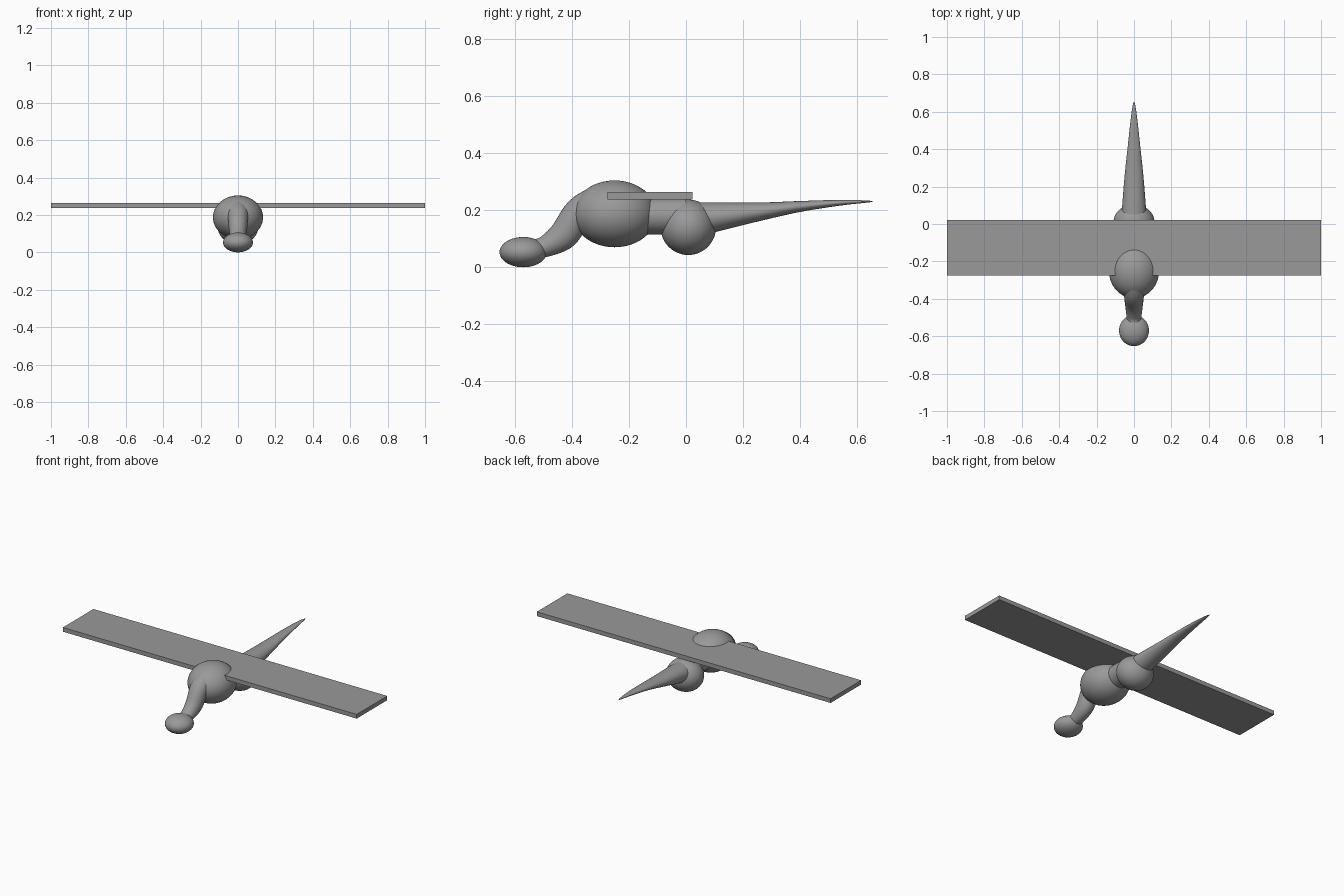
import bpy, bmesh, math
from mathutils import Vector

if "Cube" in bpy.data.objects:
    bpy.data.objects.remove(bpy.data.objects["Cube"])

# Dark grey used on every part
grey = bpy.data.materials.new("dark_grey")
grey.diffuse_color = (0.32, 0.32, 0.32, 1)
grey.use_nodes = True
grey.node_tree.nodes["Principled BSDF"].inputs["Base Color"].default_value = grey.diffuse_color


def finish(name, bm, smooth=True):
    bmesh.ops.recalc_face_normals(bm, faces=bm.faces)
    mesh = bpy.data.meshes.new(name)
    bm.to_mesh(mesh)
    bm.free()
    mesh.materials.append(grey)
    obj = bpy.data.objects.new(name, mesh)
    bpy.context.collection.objects.link(obj)
    if smooth:
        bpy.ops.object.select_all(action='DESELECT')
        obj.select_set(True)
        bpy.context.view_layer.objects.active = obj
        bpy.ops.object.shade_smooth_by_angle(angle=math.radians(40))
    return obj


def ellipsoid(name, center, radii):
    bm = bmesh.new()
    bmesh.ops.create_uvsphere(bm, u_segments=48, v_segments=24, radius=1)
    bmesh.ops.scale(bm, vec=radii, verts=bm.verts)
    bmesh.ops.translate(bm, vec=center, verts=bm.verts)
    return finish(name, bm)


def catmull(points, steps=6):
    # Smooth sampling of stations given as (y, z, half width, half height)
    out = []
    n = len(points)
    for i in range(n - 1):
        a, b, c, d = (Vector(points[min(max(k, 0), n - 1)]) for k in range(i - 1, i + 3))
        for s in range(steps):
            t = s / steps
            out.append(0.5 * (2 * b + (c - a) * t + (2 * a - 5 * b + 4 * c - d) * t * t
                              + (3 * b - a - 3 * c + d) * t ** 3))
    out.append(Vector(points[-1]))
    return out


def tube(name, stations, sides=32):
    # Elliptical rings held square to a path in the middle plane
    pts = catmull(stations)
    bm = bmesh.new()
    rings = []
    for i, (y, z, rx, rz) in enumerate(pts):
        p, q = pts[max(i - 1, 0)], pts[min(i + 1, len(pts) - 1)]
        ty, tz = Vector((q[0] - p[0], q[1] - p[1])).normalized()
        ring = []
        for k in range(sides):
            a = 2 * math.pi * k / sides
            u, v = rx * math.cos(a), rz * math.sin(a)
            ring.append(bm.verts.new((u, y - tz * v, z + ty * v)))
        rings.append(ring)
    for r, s in zip(rings, rings[1:]):
        for k in range(sides):
            j = (k + 1) % sides
            bm.faces.new((r[k], r[j], s[j], s[k]))
    bm.faces.new(rings[0])
    bm.faces.new(rings[-1])
    return finish(name, bm)


# Rounded body masses
ellipsoid("head", (0, -0.57, 0.053), (0.08, 0.083, 0.053))
ellipsoid("chest", (0, -0.25, 0.187), (0.134, 0.147, 0.117))
ellipsoid("hips", (0, 0.008, 0.14), (0.11, 0.097, 0.097))

# Curved neck, waist and tapering tail
tube("neck", [(-0.54, 0.066, 0.036, 0.032), (-0.495, 0.072, 0.04, 0.037),
              (-0.427, 0.115, 0.048, 0.052), (-0.375, 0.193, 0.054, 0.052),
              (-0.305, 0.225, 0.06, 0.064)])
tube("waist", [(-0.2, 0.18, 0.076, 0.066), (0.0, 0.18, 0.076, 0.066)])
tube("tail", [(0.0, 0.165, 0.07, 0.062), (0.1, 0.176, 0.063, 0.052),
              (0.26, 0.195, 0.05, 0.032), (0.4, 0.213, 0.035, 0.019),
              (0.54, 0.226, 0.02, 0.01), (0.63, 0.23, 0.008, 0.004),
              (0.654, 0.23, 0.001, 0.001)])

# Flat slab wing spanning both sides
bm = bmesh.new()
bmesh.ops.create_cube(bm, size=1)
bmesh.ops.scale(bm, vec=(2.0, 0.297, 0.026), verts=bm.verts)
bmesh.ops.translate(bm, vec=(0, -0.126, 0.25), verts=bm.verts)
finish("wing", bm, smooth=False)
